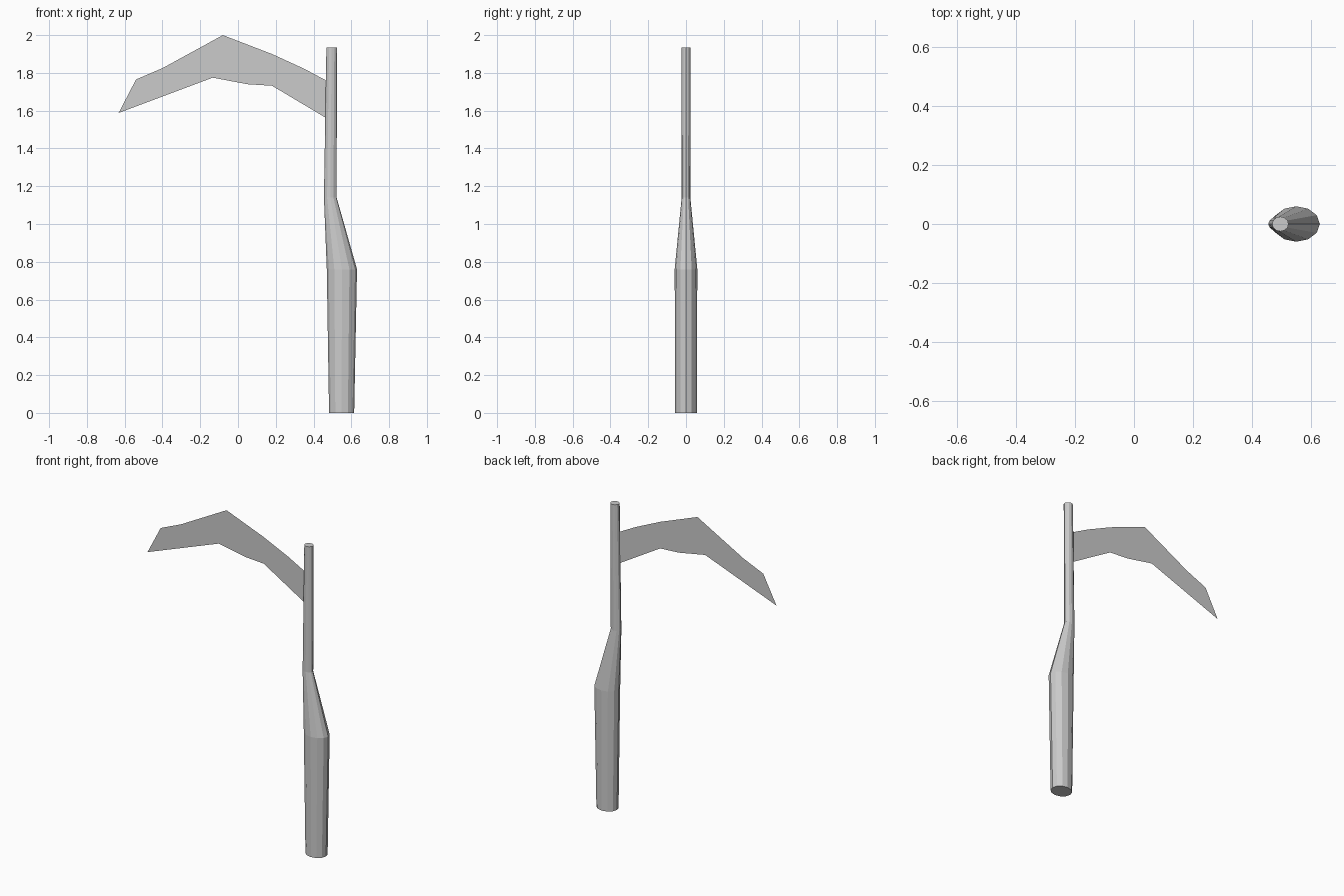
import bpy, bmesh
from math import cos, sin, tau

if "Cube" in bpy.data.objects:
    bpy.data.objects.remove(bpy.data.objects["Cube"])


def finish(name, bm):
    mesh = bpy.data.meshes.new(name)
    bm.to_mesh(mesh)
    bm.free()
    obj = bpy.data.objects.new(name, mesh)
    bpy.context.collection.objects.link(obj)
    return obj


# Handle: 12-sided elliptical sections (z, left x, right x, half depth)
SIDES = 12
sections = [
    (0.0, 0.482, 0.615, 0.057),
    (0.76, 0.470, 0.630, 0.060),
    (1.14, 0.455, 0.522, 0.023),
    (1.935, 0.468, 0.524, 0.025),
]
bm = bmesh.new()
rings = []
for z, left, right, depth in sections:
    mid, half = (left + right) / 2, (right - left) / 2
    rings.append([bm.verts.new((mid + half * cos(tau * i / SIDES),
                                depth * sin(tau * i / SIDES), z))
                  for i in range(SIDES)])
for low, high in zip(rings, rings[1:]):
    for i in range(SIDES):
        j = (i + 1) % SIDES
        bm.faces.new((low[i], low[j], high[j], high[i]))
bm.faces.new(rings[0][::-1])
bm.faces.new(rings[-1])
finish("handle", bm)

# Blade: a paper-thin sheet in the y = 0 plane, as strips between two edges
outline = [
    (-0.632, 1.588), (-0.54, 1.765), (-0.40, 1.825), (-0.08, 2.0),
    (0.18, 1.90), (0.35, 1.822), (0.472, 1.757),
    (0.472, 1.558), (0.18, 1.732), (0.05, 1.74), (-0.03, 1.757), (-0.08, 1.795),
]
bm = bmesh.new()
face = bm.faces.new([bm.verts.new((x, 0, z)) for x, z in outline])
bmesh.ops.triangulate(bm, faces=[face])
finish("blade", bm)
